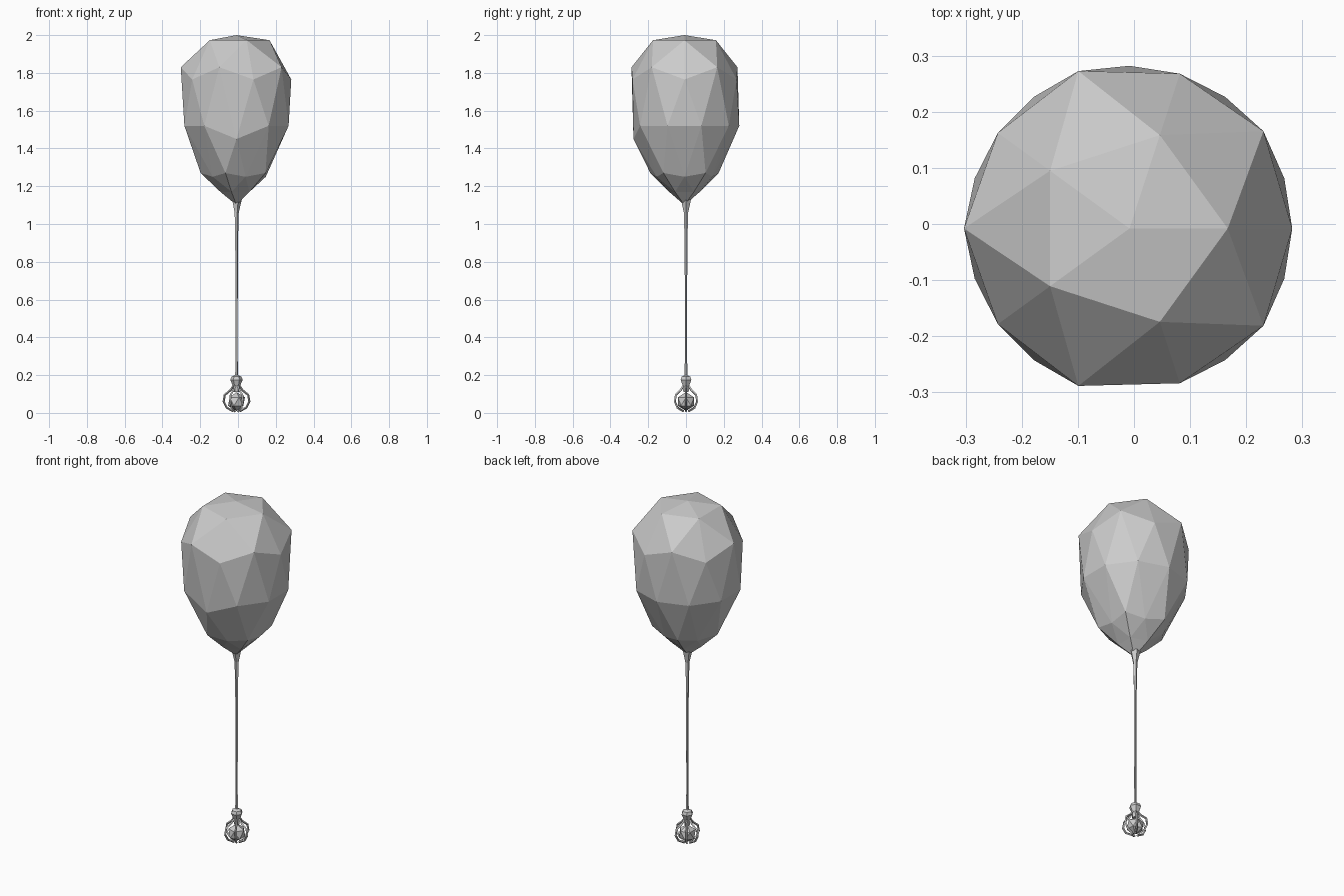
import bpy, bmesh, math

# Remove the default cube
cube = bpy.data.objects.get("Cube")
if cube:
    bpy.data.objects.remove(cube, do_unlink=True)

grey = bpy.data.materials.new("plain_grey")
grey.use_nodes = True
COLOUR = (0.6, 0.6, 0.6, 1)
grey.diffuse_color = COLOUR
grey.node_tree.nodes["Principled BSDF"].inputs["Base Color"].default_value = COLOUR

AXIS = -0.008  # slight offset of the string line


def add_object(name, data, location=(0, 0, 0)):
    obj = bpy.data.objects.new(name, data)
    obj.location = location
    data.materials.append(grey)
    bpy.context.collection.objects.link(obj)
    return obj


def mesh_from(name, bm, location=(0, 0, 0)):
    bmesh.ops.recalc_face_normals(bm, faces=bm.faces)
    mesh = bpy.data.meshes.new(name)
    bm.to_mesh(mesh)
    bm.free()
    return add_object(name, mesh, location)


def lathe(name, profile, sides):
    """Faceted solid of revolution from (radius, height) pairs, bottom to top."""
    bm = bmesh.new()
    rings = []
    for r, z in profile:
        rings.append([bm.verts.new((r * math.cos(math.tau * i / sides),
                                    r * math.sin(math.tau * i / sides), z))
                      for i in range(sides)])
    for a, b in zip(rings, rings[1:]):
        for i in range(sides):
            j = (i + 1) % sides
            bm.faces.new((a[i], a[j], b[j], b[i]))
    bm.faces.new(rings[0])
    bm.faces.new(rings[-1])
    return mesh_from(name, bm, (AXIS, 0, 0))


# Balloon: low-poly icosphere whose rings are reshaped to (sphere z, radius, height)
RINGS = [(1, 0, 2.0), (0.851, 0.175, 1.973), (0.526, 0.295, 1.83),
         (0.447, 0.29, 1.765), (0, 0.29, 1.52), (-0.447, 0.19, 1.27),
         (-0.526, 0.155, 1.25), (-0.851, 0.085, 1.17), (-1, 0, 1.1)]
bm = bmesh.new()
bmesh.ops.create_icosphere(bm, subdivisions=2, radius=1)
for v in bm.verts:
    _, radius, height = min(RINGS, key=lambda ring: abs(ring[0] - v.co.z))
    angle = math.atan2(v.co.y, v.co.x)
    if abs(v.co.z) < 0.1 and v.co.y < -0.9:  # dip at the front
        height -= 0.07
        radius -= 0.02
    v.co = (AXIS + radius * math.cos(angle), radius * math.sin(angle) - 0.008, height)
mesh_from("balloon", bm)

# String with a flared knot beneath the balloon
lathe("string", [(0.009, 0.18), (0.006, 0.3), (0.007, 0.75), (0.009, 0.95),
                 (0.012, 1.06), (0.028, 1.13)], 5)

# Weight: knot, ball and the curved claws around it
lathe("weight_knot", [(0.016, 0.11), (0.02, 0.145), (0.033, 0.175),
                      (0.026, 0.192), (0.008, 0.2)], 6)
bm = bmesh.new()
bmesh.ops.create_icosphere(bm, subdivisions=1, radius=0.05)
mesh_from("weight_ball", bm, (AXIS, 0, 0.06))

CLAW = [(0.015, 0.145), (0.032, 0.12), (0.062, 0.095), (0.068, 0.06),
        (0.052, 0.028), (0.015, 0.008)]
CLAWS = 6
for n in range(CLAWS):
    a = math.tau * n / CLAWS
    curve = bpy.data.curves.new("weight_claw", "CURVE")
    curve.dimensions = "3D"
    curve.bevel_depth = 0.006
    curve.bevel_resolution = 0
    curve.use_fill_caps = True
    spline = curve.splines.new("POLY")
    spline.points.add(len(CLAW) - 1)
    spline.use_smooth = False
    for p, (r, z) in zip(spline.points, CLAW):
        p.co = (r * math.cos(a), r * math.sin(a), z, 1)
    add_object(f"weight_claw_{n + 1}", curve, (AXIS, 0, 0))
